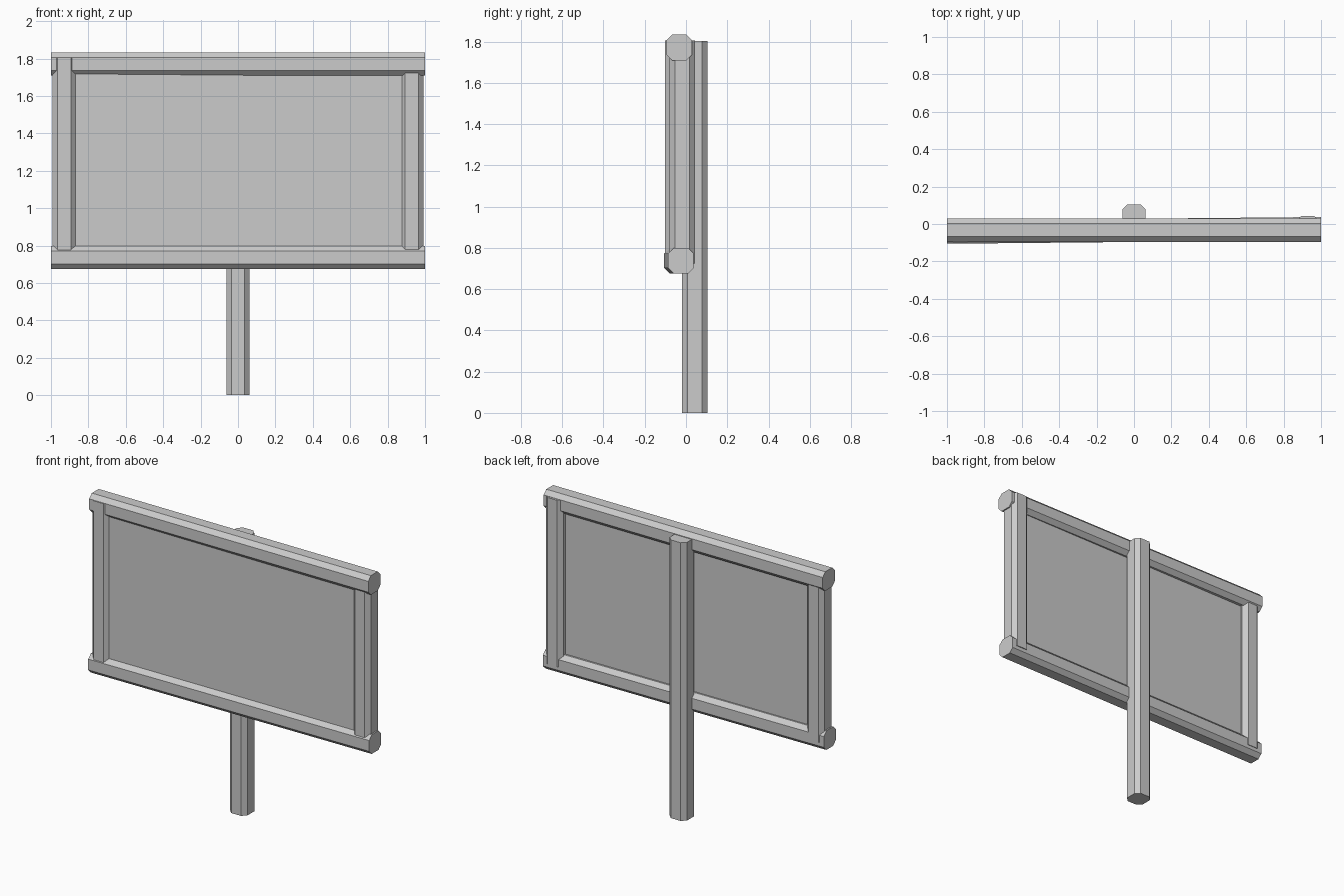
import bpy, bmesh, math
from mathutils import Matrix

if "Cube" in bpy.data.objects:
    bpy.data.objects.remove(bpy.data.objects["Cube"])

HALF, CUT = 0.062, 0.027   # half width and corner cut of every timber
SKEW = math.atan(0.0095)   # slight hand-built twist of the lower half


def mesh_object(name, bm, loc, rot=(0, 0, 0)):
    bmesh.ops.recalc_face_normals(bm, faces=bm.faces)
    me = bpy.data.meshes.new(name)
    bm.to_mesh(me)
    bm.free()
    ob = bpy.data.objects.new(name, me)
    ob.location, ob.rotation_euler = loc, rot
    bpy.context.collection.objects.link(ob)
    return ob


def timber(name, loc, length, axis='Z', skew=0.0):
    """Octagonal timber: square with cut corners, centred on loc."""
    k = HALF - CUT
    ring = [(HALF, -k), (HALF, k), (k, HALF), (-k, HALF),
            (-HALF, k), (-HALF, -k), (-k, -HALF), (k, -HALF)]
    bm = bmesh.new()
    base = bm.faces.new([bm.verts.new((x, y, -length / 2)) for x, y in ring])
    ext = bmesh.ops.extrude_face_region(bm, geom=[base], use_keep_orig=True)
    top = [v for v in ext['geom'] if isinstance(v, bmesh.types.BMVert)]
    bmesh.ops.translate(bm, verts=top, vec=(0, 0, length))
    if axis == 'X':
        bm.transform(Matrix.Rotation(math.pi / 2, 4, 'Y'))
    return mesh_object(name, bm, loc, (0, 0, skew))


# Standing post behind the board
timber("main_post", (0, 0.043, 0.901), 1.802)

# Horizontal rails
timber("top_rail", (0, -0.033, 1.771), 2.0, 'X')
timber("bottom_rail", (0, -0.034, 0.737), 2.0, 'X', SKEW)

# Upright side rails
for name, x, y in (("left_upright", -0.929, -0.039), ("right_upright", 0.929, -0.019)):
    timber(name, (x, y, 1.265), 1.08)

# Sign panel set into the frame
bm = bmesh.new()
bmesh.ops.create_cube(bm, size=1.0)
bmesh.ops.scale(bm, vec=(1.84, 0.06, 1.03), verts=bm.verts)
mesh_object("sign_panel", bm, (0, -0.04, 1.26), (0, 0, math.atan(0.008)))
